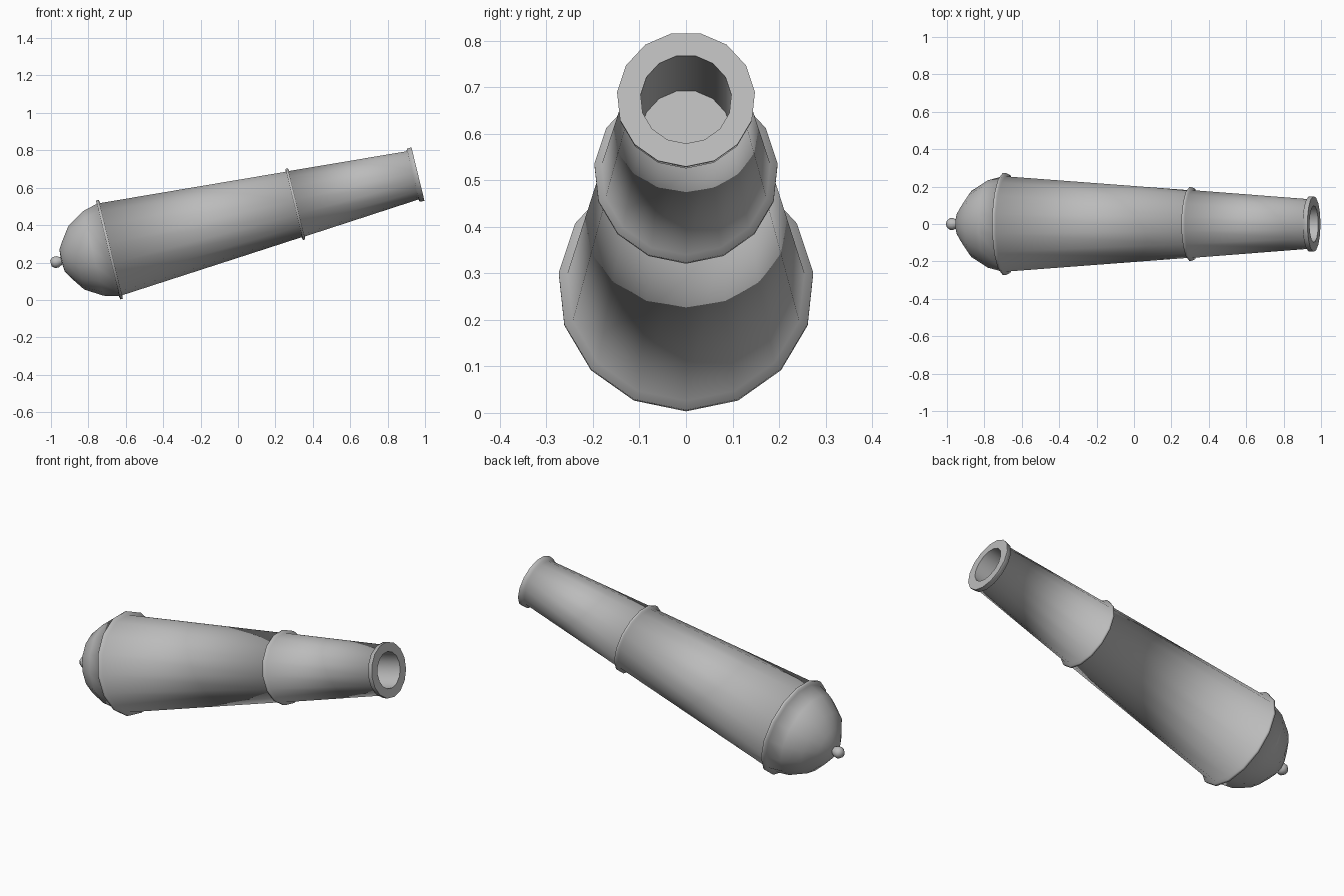
import bpy
import bmesh
import math
from mathutils import Matrix, Vector

old = bpy.data.objects.get("Cube")
if old:
    bpy.data.objects.remove(old, do_unlink=True)

SIDES = 15
LENGTH = 1.69
TILT = Matrix.Translation((-0.68, 0, 0.274)) @ Matrix.Rotation(-math.radians(13.7), 4, "Y")

# Single metal colour
metal = bpy.data.materials.new("grey metal")
metal.use_nodes = True
GREY = (0.5, 0.5, 0.5, 1)
metal.diffuse_color = GREY
metal.node_tree.nodes["Principled BSDF"].inputs["Base Color"].default_value = GREY


def band(start, width, inner_back, inner_front, outer):
    """Raised reinforcing ring as four profile points."""
    lip = width * 0.15
    return [(start, inner_back), (start + lip, outer),
            (start + width - lip, outer), (start + width, inner_front)]


def lathe(name, profile, sharp_rows=()):
    """Turn (distance along axis, radius) points around the tilted barrel axis."""
    bm = bmesh.new()
    rings = []
    for t, r in profile:
        angles = [math.tau * i / SIDES - math.pi / 2 for i in range(SIDES)]
        rings.append([bm.verts.new(TILT @ Vector((t, r * math.cos(a), r * math.sin(a))))
                      for a in angles])
    for a, b in zip(rings, rings[1:]):
        for i in range(SIDES):
            j = (i + 1) % SIDES
            bm.faces.new((a[i], a[j], b[j], b[i]))
    bm.faces.new(rings[0])
    bm.faces.new(rings[-1])
    bmesh.ops.recalc_face_normals(bm, faces=bm.faces)
    for f in bm.faces:
        f.smooth = True
    for row in sharp_rows:
        ring = rings[row]
        for i in range(SIDES):
            bm.edges.get((ring[i], ring[(i + 1) % SIDES])).smooth = False
    mesh = bpy.data.meshes.new(name)
    bm.to_mesh(mesh)
    bm.free()
    mesh.materials.append(metal)
    obj = bpy.data.objects.new(name, mesh)
    bpy.context.collection.objects.link(obj)
    return obj


# Knob and domed breech, rear ring, middle ring, muzzle ring, then the bore
breech = [(-0.33, 0.016), (-0.313, 0.031), (-0.293, 0.031), (-0.272, 0.02),
          (-0.268, 0.062), (-0.24, 0.107), (-0.19, 0.178), (-0.098, 0.235)]
rear_ring = band(-0.018, 0.02, 0.256, 0.256, 0.275)
middle_ring = band(1.006, 0.018, 0.182, 0.182, 0.198)
muzzle_ring = [(LENGTH - 0.03, 0.134), (LENGTH - 0.026, 0.147), (LENGTH, 0.149)]
bore = [(LENGTH, 0.098), (LENGTH - 0.32, 0.098)]
profile = breech + rear_ring + middle_ring + muzzle_ring + bore
last = len(profile) - 1
lathe("cannon_barrel", profile, sharp_rows=(3, last - 2, last - 1, last))
